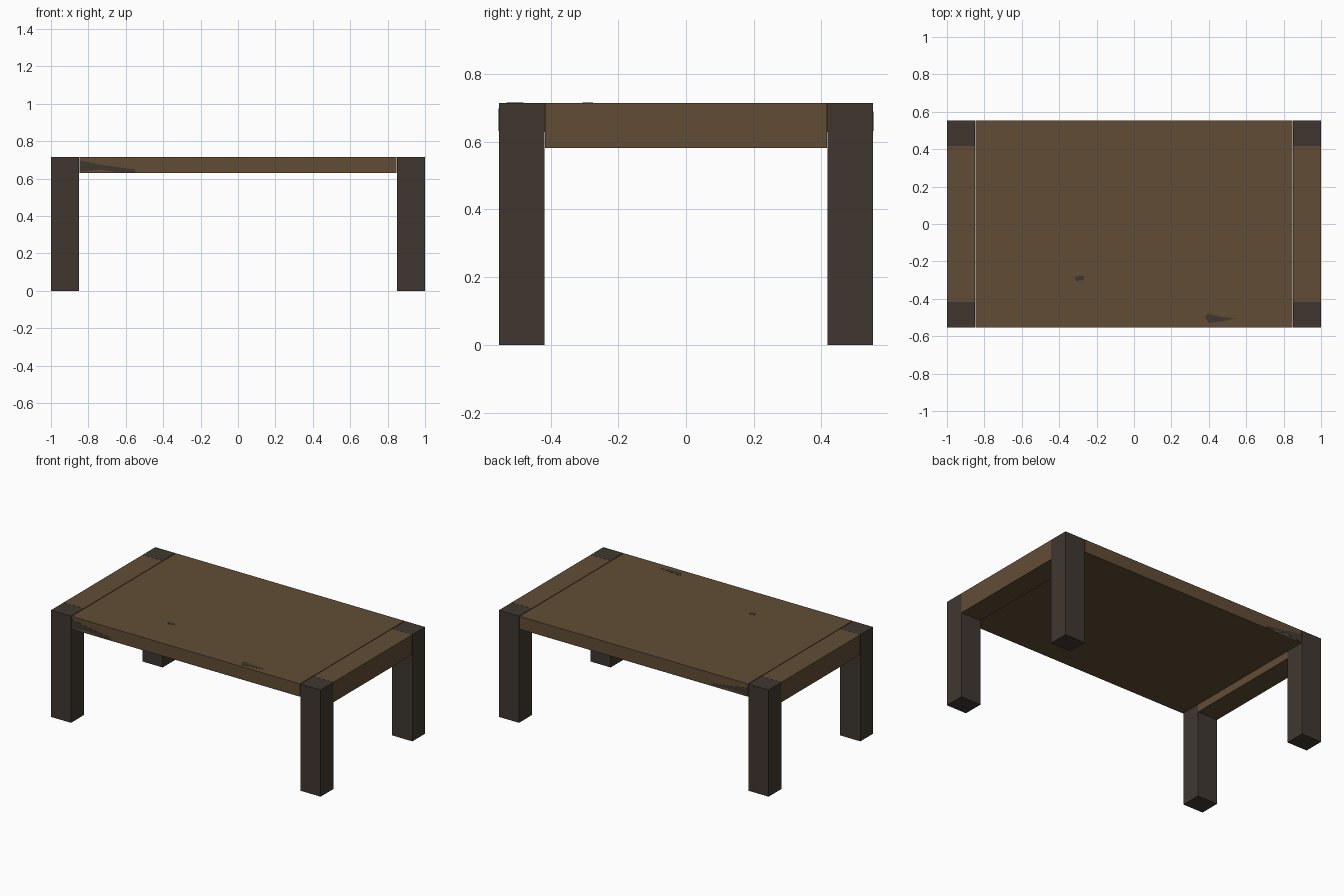
import bpy, bmesh

if "Cube" in bpy.data.objects:
    bpy.data.objects.remove(bpy.data.objects["Cube"])


def material(name, rgb):
    m = bpy.data.materials.new(name)
    m.diffuse_color = (*rgb, 1)
    m.use_nodes = True
    m.node_tree.nodes["Principled BSDF"].inputs["Base Color"].default_value = m.diffuse_color
    return m


BROWN = material("warm_brown_wood", (0.120, 0.073, 0.036))
DARK = material("dark_wood", (0.051, 0.039, 0.030))


def finish(name, bm, mat):
    bmesh.ops.recalc_face_normals(bm, faces=bm.faces)
    me = bpy.data.meshes.new(name)
    bm.to_mesh(me)
    bm.free()
    me.materials.append(mat)
    ob = bpy.data.objects.new(name, me)
    bpy.context.collection.objects.link(ob)


def box(name, lo, hi, mat):
    bm = bmesh.new()
    bmesh.ops.create_cube(bm, size=1)
    for v in bm.verts:
        v.co = [(a + b) / 2 + c * (b - a) for a, b, c in zip(lo, hi, v.co)]
    finish(name, bm, mat)


def plate(name, points, push, mat):
    """Thin polygon plate lying on a surface, extruded outward by push."""
    bm = bmesh.new()
    face = bm.faces.new([bm.verts.new(p) for p in points])
    out = bmesh.ops.extrude_face_region(bm, geom=[face], use_keep_orig=True)
    bmesh.ops.translate(bm, vec=push, verts=[g for g in out["geom"] if isinstance(g, bmesh.types.BMVert)])
    finish(name, bm, mat)


H, W, LY, LX = 0.715, 0.553, 0.418, 0.851

# Table top, with a hairline gap to the ends
box("table_top", (-0.847, -W, 0.629), (0.847, W, H), BROWN)

# End rails and corner legs
for sx, side in ((-1, "left"), (1, "right")):
    x0, x1 = sorted((sx * LX, sx * 1.0))
    box(f"{side}_end_rail", (x0, -LY + 0.001, 0.581), (x1, LY - 0.001, H), BROWN)
    for sy, end in ((-1, "front"), (1, "back")):
        y0, y1 = sorted((sy * LY, sy * W))
        box(f"{end}_{side}_leg", (x0, y0, 0), (x1, y1, H), DARK)

# Dark wood-grain marks on the front and back edges
front = [(-0.847, 0.636), (-0.847, 0.698), (-0.74, 0.675), (-0.55, 0.648), (-0.55, 0.631), (-0.64, 0.634), (-0.74, 0.648)]
plate("front_edge_mark", [(x, -W, z) for x, z in front], (0, -0.001, 0), DARK)
back = [(-0.847, 0.632), (-0.847, 0.690), (-0.72, 0.666), (-0.57, 0.645), (-0.57, 0.635), (-0.72, 0.645)]
plate("back_edge_mark", [(x, W, z) for x, z in back], (0, 0.001, 0), DARK)

# Dark marks on the top surface
large = [(0.38, -0.50), (0.39, -0.48), (0.42, -0.485), (0.46, -0.495), (0.54, -0.505), (0.49, -0.517), (0.40, -0.53)]
small = [(-0.32, -0.285), (-0.29, -0.275), (-0.265, -0.28), (-0.27, -0.30), (-0.31, -0.305)]
for name, pts in (("large_top_mark", large), ("small_top_mark", small)):
    plate(name, [(x, y, H) for x, y in pts], (0, 0, 0.001), DARK)
